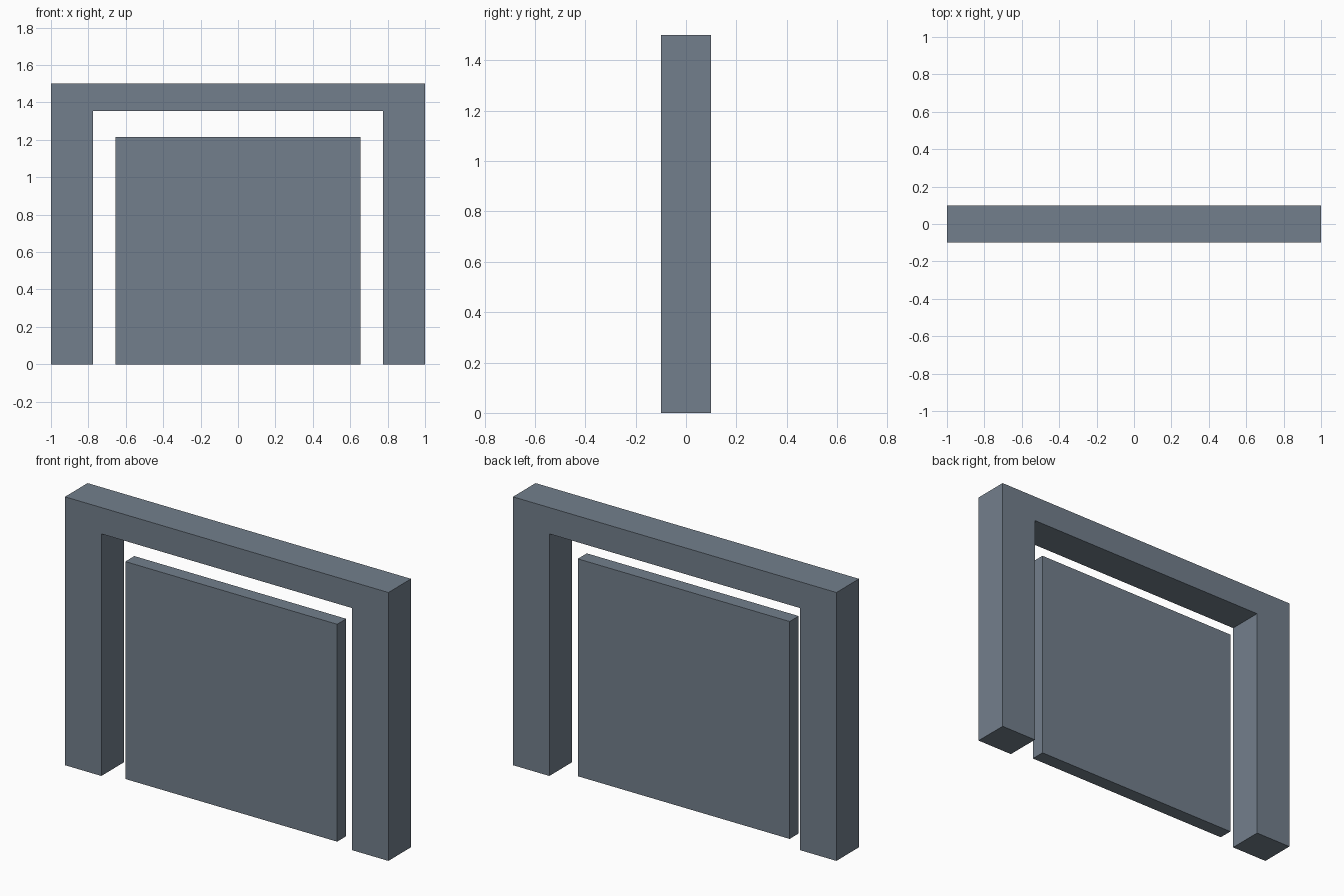
import bpy
import bmesh

if "Cube" in bpy.data.objects:
    bpy.data.objects.remove(bpy.data.objects["Cube"])

slate = bpy.data.materials.new("slate grey")
slate.diffuse_color = (0.171, 0.212, 0.262, 1.0)
slate.use_nodes = True
slate.node_tree.nodes["Principled BSDF"].inputs["Base Color"].default_value = slate.diffuse_color


def extruded(name, profile, y_front, y_back):
    """Extrude a front (x, z) outline from y_front to y_back."""
    bm = bmesh.new()
    face = bm.faces.new([bm.verts.new((x, y_front, z)) for x, z in profile])
    new = bmesh.ops.extrude_face_region(bm, geom=[face], use_keep_orig=True)["geom"]
    verts = [v for v in new if isinstance(v, bmesh.types.BMVert)]
    bmesh.ops.translate(bm, verts=verts, vec=(0, y_back - y_front, 0))
    bmesh.ops.recalc_face_normals(bm, faces=bm.faces)
    mesh = bpy.data.meshes.new(name)
    bm.to_mesh(mesh)
    bm.free()
    mesh.materials.append(slate)
    obj = bpy.data.objects.new(name, mesh)
    bpy.context.collection.objects.link(obj)
    return obj


# Door surround: two posts and a lintel in one outline, mirrored across x
half = [(0.775, 1.353), (0.775, 0), (1, 0), (1, 1.5)]
extruded("surround_frame", half + [(-x, z) for x, z in reversed(half)], -0.1, 0.1)

# Door panel: thinner slab, set back slightly from the front
panel = [(-0.655, 0), (0.655, 0), (0.655, 1.215), (-0.655, 1.215)]
extruded("door_panel", panel, -0.06, 0.02)
